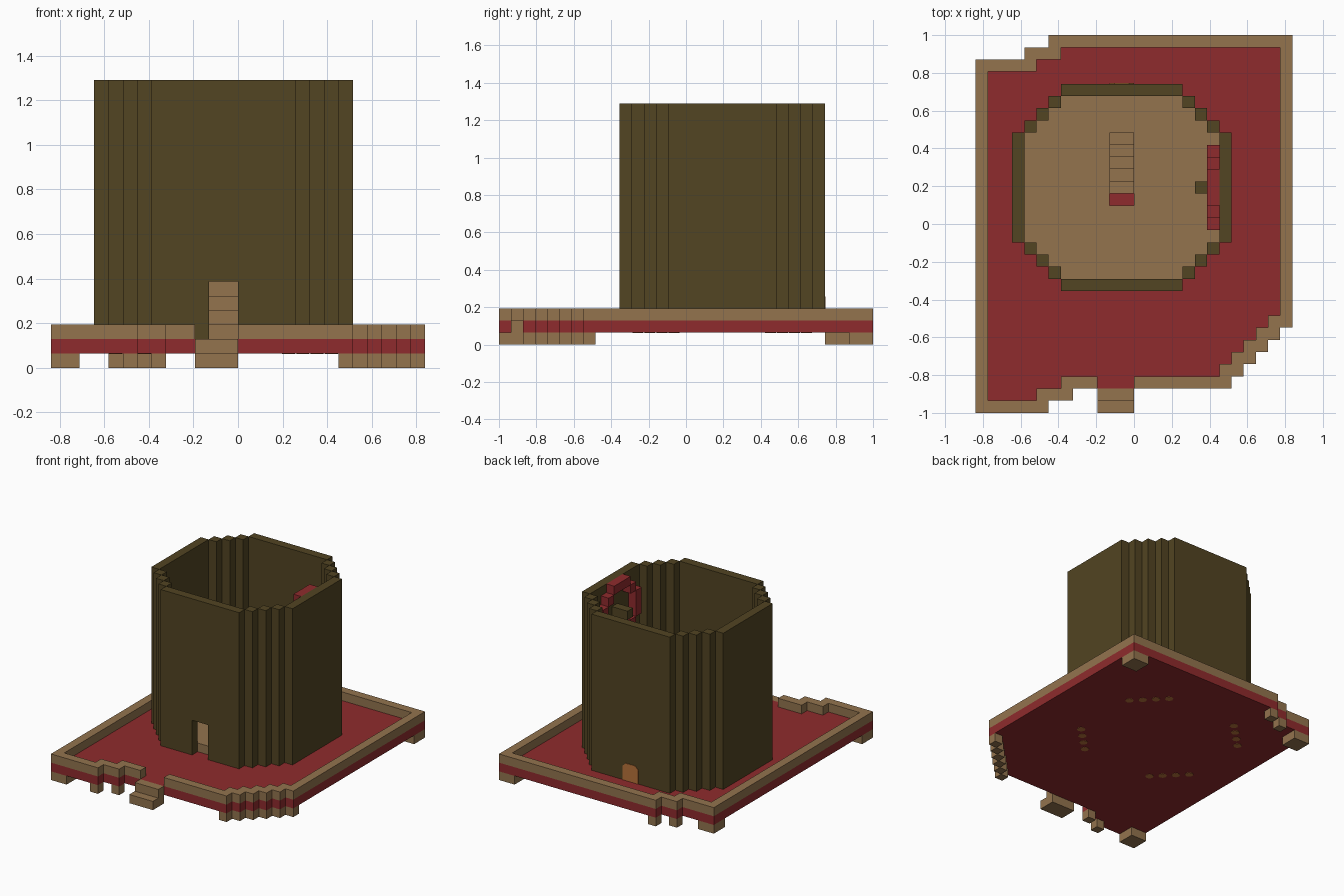
import bpy, bmesh, math
from mathutils import Vector

if "Cube" in bpy.data.objects:
    bpy.data.objects.remove(bpy.data.objects["Cube"], do_unlink=True)

U = 2 / 31                 # block size
NX, NY = 26, 31            # plot size in blocks


def material(name, rgb):
    m = bpy.data.materials.new(name)
    m.use_nodes = True
    m.diffuse_color = (*rgb, 1)
    m.node_tree.nodes["Principled BSDF"].inputs["Base Color"].default_value = (*rgb, 1)
    return m


TAN = material("tan", (0.292, 0.174, 0.076))
RED = material("dark_red", (0.275, 0.024, 0.026))
OLIVE = material("dark_olive", (0.084, 0.058, 0.016))
COPPER = material("copper", (0.485, 0.171, 0.042))


def point(i, j, k):
    return Vector(((i - NX / 2) * U, (j - NY / 2) * U, k * U))


def finish(name, bm, mat):
    bmesh.ops.remove_doubles(bm, verts=bm.verts, dist=1e-5)
    bmesh.ops.recalc_face_normals(bm, faces=bm.faces)
    mesh = bpy.data.meshes.new(name)
    bm.to_mesh(mesh)
    bm.free()
    mesh.materials.append(mat)
    ob = bpy.data.objects.new(name, mesh)
    bpy.context.collection.objects.link(ob)
    return ob


def extrude_cells(name, cells, lo, hi, mat, along_x=False):
    """Extrude a footprint of grid cells up in z, or sideways in x."""
    cells = set(cells)
    bm = bmesh.new()

    def quad(*pts):
        bm.faces.new([bm.verts.new(point(c, a, b) if along_x else point(a, b, c))
                      for a, b, c in pts])

    for a, b in cells:
        ring = [(a, b), (a + 1, b), (a + 1, b + 1), (a, b + 1)]
        sides = [(a, b - 1), (a + 1, b), (a, b + 1), (a - 1, b)]
        quad(*[(p, q, hi) for p, q in ring])
        quad(*[(p, q, lo) for p, q in reversed(ring)])
        for n, nb in enumerate(sides):
            if nb not in cells:
                (p, q), (r, s) = ring[n], ring[(n + 1) % 4]
                quad((p, q, lo), (r, s, lo), (r, s, hi), (p, q, hi))
    return finish(name, bm, mat)


def rect(i0, i1, j0, j1):
    return {(i, j) for i in range(i0, i1) for j in range(j0, j1)}


# Plot outline with its stepped corners
def front_edge(i):
    return 0 if i < 6 else 1 if i < 8 else max(2, i - 18)


def back_edge(i):
    return 29 if i < 4 else 30 if i < 6 else NY


plot = {(i, j) for i in range(NX) for j in range(front_edge(i), back_edge(i))}
border = {(i, j) for i, j in plot
          if any((i + a, j + b) not in plot for a in (-1, 0, 1) for b in (-1, 0, 1))}
entry = rect(10, 13, 0, 3)

extrude_cells("base_slab", plot, 1, 2, RED)
extrude_cells("border_rim", border - entry, 2, 3, TAN)

# Feet under the corners and the stepped edges
for name, cells in {
    "front_right_foot": rect(0, 2, 0, 2),
    "back_right_foot": rect(0, 2, 27, 29),
    "back_left_foot": rect(24, 26, 29, 31),
    "front_notch_feet": {(5, 0), (7, 1)},
    "back_notch_feet": {(4, 29), (6, 30)},
    "front_left_feet": {(i, i - 18) for i in range(20, 26)},
}.items():
    extrude_cells(name, cells, 0, 1, TAN)

# Entry steps
extrude_cells("entry_step_lower", rect(10, 13, 0, 1), 0, 1, TAN)
extrude_cells("entry_step_upper", rect(10, 13, 1, 2), 0, 2, TAN)


# Tower: eight-sided ring of blocks with a doorway in the front
def inset(i, j):
    return min(i - 3, 20 - i), min(j - 10, 26 - j)


tower = {c for c in rect(3, 21, 10, 27) if sum(inset(*c)) >= 4}
wall = {c for c in tower if min(inset(*c)) == 0 or sum(inset(*c)) == 4}
doorway = rect(11, 13, 10, 11)
extrude_cells("tower_wall_lower", wall - doorway, 2, 6, OLIVE)
extrude_cells("tower_wall_upper", wall, 6, 20, OLIVE)

# Tower floor with a pit, and the stair behind it
pit = rect(11, 13, 17, 18)
extrude_cells("tower_floor", tower - wall - pit, 2, 3, TAN)
for n in range(5):
    extrude_cells("stair_step", rect(11, 13, 18 + n, 19 + n), 3, 4 + n, TAN)

# Round wall ornament: red ring and olive hub
disc = {(j, k) for j in range(-3, 4) for k in range(-3, 4) if abs(j) + abs(k) < 5}
ring = {(j + 18, k + 16) for j, k in disc if max(abs(j), abs(k)) == 3 or abs(j) + abs(k) == 4}
extrude_cells("ornament_ring", ring, 19, 20, RED, along_x=True)
extrude_cells("ornament_hub", {(18, 16)}, 18, 20, OLIVE, along_x=True)

# Arched plate low on the back wall
bm = bmesh.new()
profile = [(11, 2), (13, 2), (13, 3.6), (12.6, 4), (11.4, 4), (11, 3.6)]
face = bm.faces.new([bm.verts.new(point(i, 27, k)) for i, k in profile])
out = bmesh.ops.extrude_face_region(bm, geom=[face])["geom"]
bmesh.ops.translate(bm, vec=(0, 0.004, 0),
                    verts=[v for v in out if isinstance(v, bmesh.types.BMVert)])
finish("back_arch", bm, COPPER)

# Round studs on the underside, four at each corner of the tower
bm = bmesh.new()
for i, j in tower - wall:
    if sum(inset(i, j)) == 5:
        made = bmesh.ops.create_cone(bm, cap_ends=True, segments=8, radius1=U * 0.45,
                                     radius2=U * 0.45, depth=0.004)
        bmesh.ops.translate(bm, verts=made["verts"], vec=point(i + 0.5, j + 0.5, 1))
finish("underside_studs", bm, COPPER)
